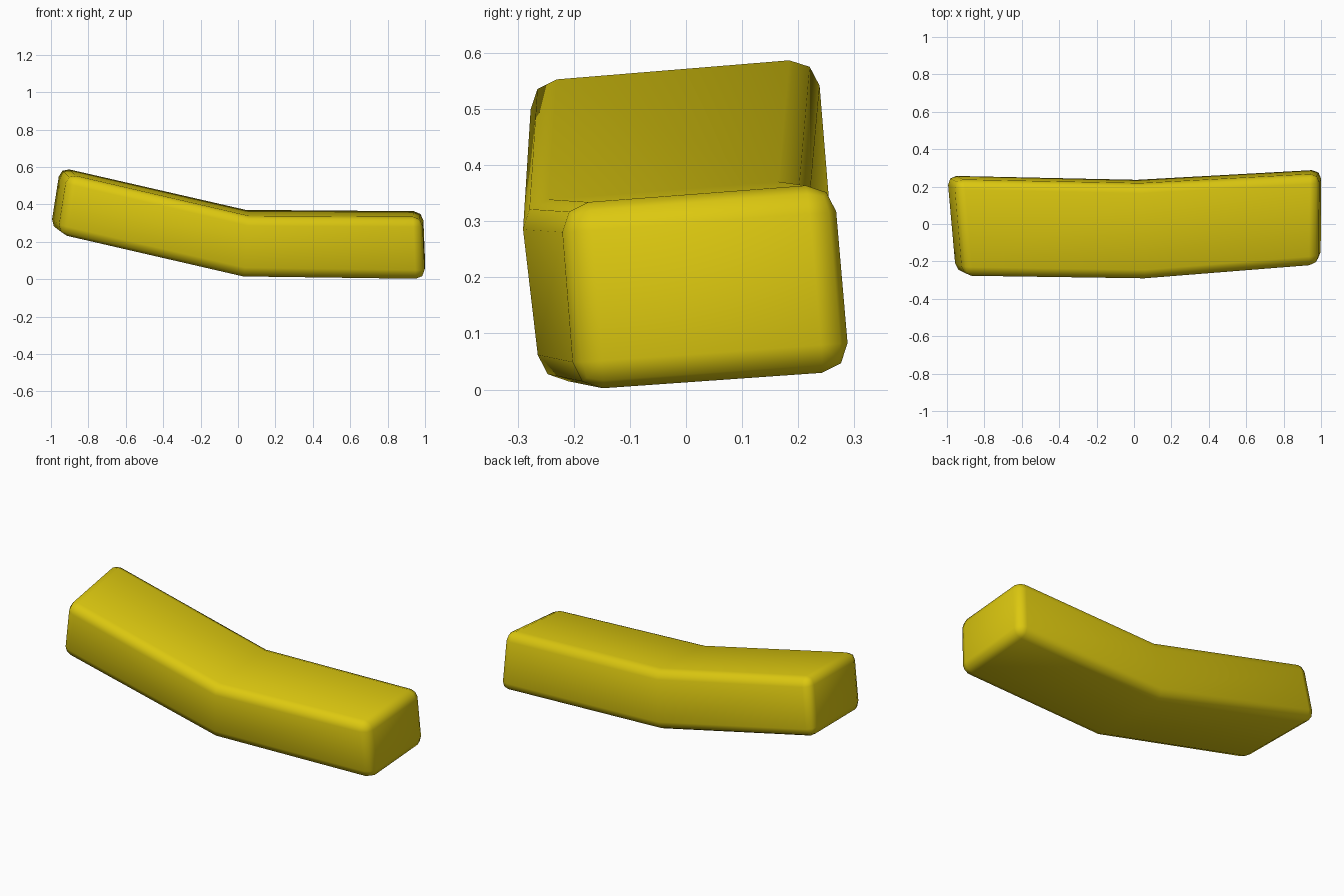
import bpy
import bmesh

cube = bpy.data.objects.get("Cube")
if cube:
    bpy.data.objects.remove(cube, do_unlink=True)

# One flat yellow
yellow = bpy.data.materials.new("yellow")
yellow.use_nodes = True
colour = (0.72, 0.58, 0.005, 1)
yellow.diffuse_color = colour
yellow.node_tree.nodes["Principled BSDF"].inputs["Base Color"].default_value = colour

# Cross-sections from right end to left end:
# front bottom, front top, back top, back bottom
SECTIONS = [
    [(-0.96, -0.255, 0.24), (-0.91, -0.28, 0.56), (-0.955, 0.235, 0.602), (-1.006, 0.262, 0.275)],
    [(0.03, -0.26, 0.012), (0.06, -0.295, 0.335), (0.04, 0.215, 0.374), (0.01, 0.24, 0.04)],
    [(1.0, -0.195, -0.002), (0.985, -0.22, 0.33), (0.99, 0.266, 0.367), (1.003, 0.295, 0.033)],
]

# Bent bar: rings bridged with quads and capped
bm = bmesh.new()
rings = [[bm.verts.new(p) for p in section] for section in SECTIONS]
for a, b in zip(rings, rings[1:]):
    for i in range(4):
        j = (i + 1) % 4
        bm.faces.new((a[i], a[j], b[j], b[i]))
bm.faces.new(rings[0])
bm.faces.new(rings[-1])
bmesh.ops.recalc_face_normals(bm, faces=bm.faces)

# Round the outer edges, leaving the bend crisp
outer = [e for e in bm.edges if e.calc_face_angle() > 0.8]
bmesh.ops.bevel(bm, geom=outer, offset=0.05, offset_type='OFFSET',
                segments=2, profile=0.5, affect='EDGES')
for face in bm.faces:
    face.smooth = True

mesh = bpy.data.meshes.new("bent_bar")
bm.to_mesh(mesh)
bm.free()
mesh.materials.append(yellow)
bar = bpy.data.objects.new("bent_bar", mesh)
bpy.context.collection.objects.link(bar)
